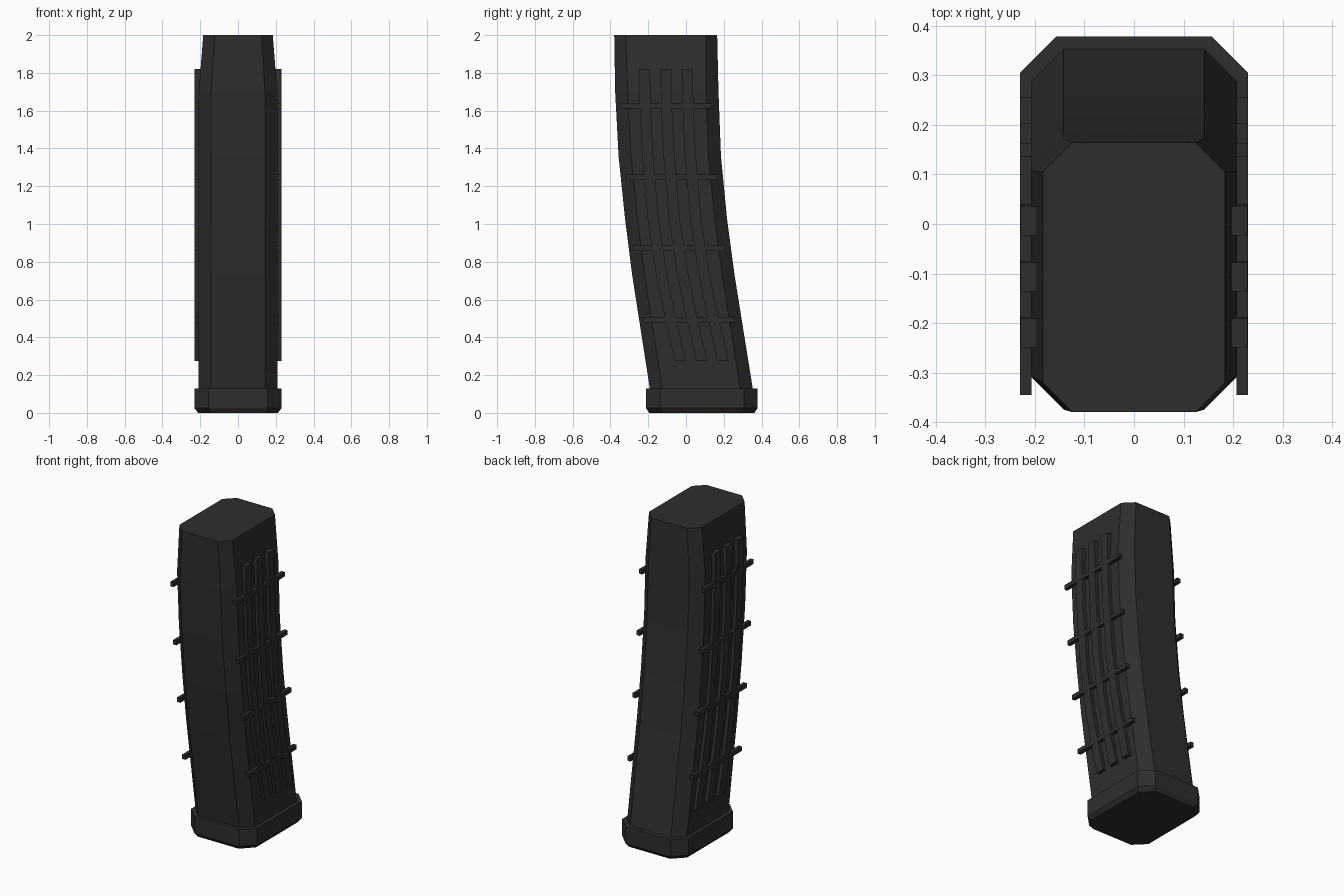
import bpy, bmesh

if "Cube" in bpy.data.objects:
    bpy.data.objects.remove(bpy.data.objects["Cube"])

mat = bpy.data.materials.new("charcoal black")
mat.diffuse_color = (0.027, 0.027, 0.027, 1)
mat.use_nodes = True
mat.node_tree.nodes["Principled BSDF"].inputs["Base Color"].default_value = mat.diffuse_color


def octagon(hx, y0, y1, c, z):
    """Chamfered rectangle ring at height z."""
    return [(hx - c, y0, z), (hx, y0 + c, z), (hx, y1 - c, z), (hx - c, y1, z),
            (c - hx, y1, z), (-hx, y1 - c, z), (-hx, y0 + c, z), (c - hx, y0, z)]


def loft(name, rings):
    """Skin a stack of equal rings and cap both ends."""
    bm = bmesh.new()
    vs = [[bm.verts.new(p) for p in r] for r in rings]
    n = len(vs[0])
    for a, b in zip(vs, vs[1:]):
        for i in range(n):
            j = (i + 1) % n
            bm.faces.new((a[i], a[j], b[j], b[i]))
    bm.faces.new(vs[0][::-1])
    bm.faces.new(vs[-1])
    bmesh.ops.recalc_face_normals(bm, faces=bm.faces)
    me = bpy.data.meshes.new(name)
    bm.to_mesh(me)
    bm.free()
    me.materials.append(mat)
    ob = bpy.data.objects.new(name, me)
    bpy.context.collection.objects.link(ob)
    return ob


def rect(x0, x1, y0, y1, z):
    return [(x0, y0, z), (x1, y0, z), (x1, y1, z), (x0, y1, z)]


# curved body: z, front y, back y, half width, chamfer
sections = [(0.10, -0.187, 0.358, 0.208, 0.066), (0.73, -0.285, 0.257, 0.208, 0.066),
            (1.03, -0.323, 0.217, 0.208, 0.066), (1.36, -0.357, 0.185, 0.208, 0.066),
            (1.70, -0.375, 0.172, 0.208, 0.066), (2.00, -0.38, 0.165, 0.184, 0.06)]
loft("curved_body", [octagon(hx, y0, y1, c, z) for z, y0, y1, hx, c in sections])

# base plate with bevelled underside
loft("base_plate", [octagon(0.212, -0.195, 0.362, 0.07, 0),
                    octagon(0.23, -0.211, 0.379, 0.073, 0.025),
                    octagon(0.23, -0.211, 0.379, 0.073, 0.13)])

# curve followed by the long ribs: z, y
path = [(0.275, 0.083), (0.55, 0.02), (0.73, -0.016), (1.03, -0.062),
        (1.36, -0.09), (1.60, -0.102), (1.82, -0.107)]
# cross bars: z centre, front y
bars = [(0.492, -0.227), (0.871, -0.278), (1.248, -0.318), (1.625, -0.345)]

for side, s in (("right", 1), ("left", -1)):
    for k in (-1, 0, 1):
        loft(f"long_rib_{side}_{k + 2}",
             [rect(s * 0.19, s * 0.229, y + k * 0.113 - 0.029, y + k * 0.113 + 0.029, z)
              for z, y in path])
    for i, (z, y) in enumerate(bars):
        loft(f"cross_bar_{side}_{i + 1}",
             [rect(s * 0.207, s * 0.23, y, y + 0.482, z + d) for d in (-0.014, 0.014)])
